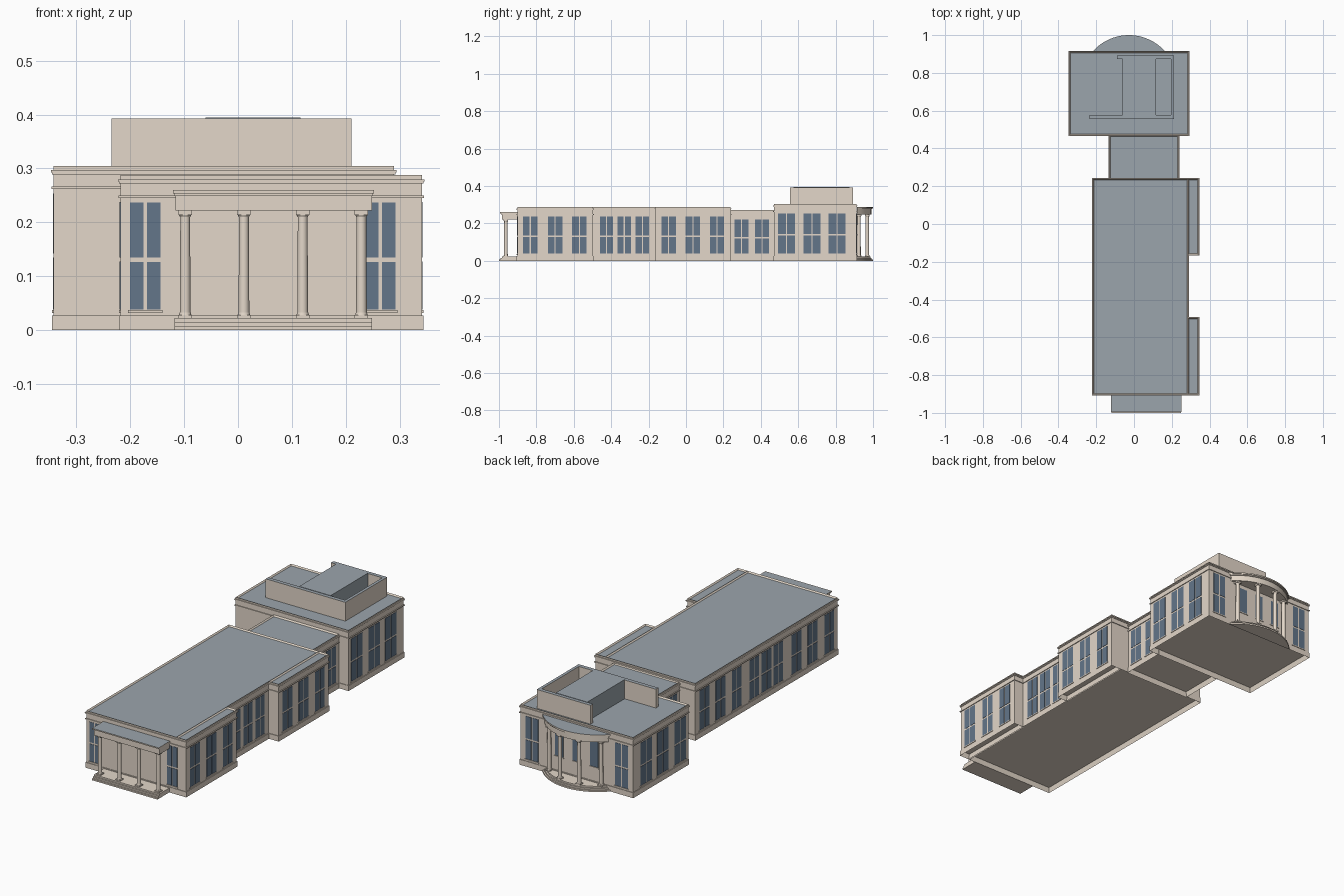
import bpy, bmesh
from math import sin, cos, radians
from mathutils import Matrix, Vector

cube = bpy.data.objects.get("Cube")
if cube:
    bpy.data.objects.remove(cube, do_unlink=True)


def material(name, rgb):
    m = bpy.data.materials.new(name)
    m.use_nodes = True
    m.diffuse_color = (*rgb, 1)
    m.node_tree.nodes["Principled BSDF"].inputs["Base Color"].default_value = (*rgb, 1)
    return m


STONE = material("warm_stone", (0.77, 0.68, 0.585))
ROOF = material("slate_roof", (0.33, 0.375, 0.415))
GLASS = material("blue_glass", (0.125, 0.18, 0.255))


def finish(name, bm, mats, smooth=False):
    bmesh.ops.recalc_face_normals(bm, faces=bm.faces)
    mesh = bpy.data.meshes.new(name)
    bm.to_mesh(mesh)
    bm.free()
    for m in mats:
        mesh.materials.append(m)
    ob = bpy.data.objects.new(name, mesh)
    bpy.context.collection.objects.link(ob)
    if smooth:
        bpy.ops.object.select_all(action="DESELECT")
        ob.select_set(True)
        bpy.context.view_layer.objects.active = ob
        bpy.ops.object.shade_smooth_by_angle(angle=radians(35))


def add_box(bm, x0, x1, y0, y1, z0, z1):
    mid = Vector((x0 + x1, y0 + y1, z0 + z1)) / 2
    size = Matrix.Diagonal((x1 - x0, y1 - y0, z1 - z0, 1))
    bmesh.ops.create_cube(bm, size=1, matrix=Matrix.Translation(mid) @ size)


def boxes(name, mat, *dims):
    bm = bmesh.new()
    for d in dims:
        add_box(bm, *d)
    finish(name, bm, [mat])


def hollow(bm, pick, rim, shift, index):
    """Inset the highest or lowest face inside a rim and move it by shift."""
    bm.normal_update()
    face = pick(bm.faces, key=lambda f: f.calc_center_median().z)
    bmesh.ops.inset_region(bm, faces=[face], thickness=rim)
    for v in face.verts:
        v.co.z += shift
    face.material_index = index


PLINTH = 0.027


def wing(name, x0, x1, y0, y1, top):
    """Walls with a parapet, an open-bottomed plinth, string course and cornice."""
    bm = bmesh.new()
    add_box(bm, x0, x1, y0, y1, PLINTH, top)
    hollow(bm, max, 0.008, -0.007, 1)
    finish(name + "_walls", bm, [STONE, ROOF])
    bm = bmesh.new()
    add_box(bm, x0 - 0.003, x1 + 0.003, y0 - 0.003, y1 + 0.003, 0, PLINTH)
    hollow(bm, min, 0.008, PLINTH - 0.001, 0)
    finish(name + "_plinth", bm, [STONE])
    bands = []
    for low, high, out in ((top - 0.043, top - 0.038, 0.004), (top - 0.016, top - 0.012, 0.003),
                           (top - 0.012, top - 0.008, 0.005)):
        # four strips, so that the roof stays open above
        bands += [(x0 - out, x1 + out, y0 - out, y0 + 0.002, low, high),
                  (x0 - out, x1 + out, y1 - 0.002, y1 + out, low, high),
                  (x0 - out, x0 + 0.002, y0, y1, low, high),
                  (x1 - 0.002, x1 + out, y0, y1, low, high)]
    boxes(name + "_mouldings", STONE, *bands)


def windows(name, axis, side, plane, centres, width, z0, z1, single=False):
    """Rows of four-pane windows with sills on a wall facing axis * side."""
    panes, sills = [], []

    def plate(a0, a1, low, high, out):
        p0, p1 = sorted((plane - side * 0.002, plane + side * out))
        return (p0, p1, a0, a1, low, high) if axis == "x" else (a0, a1, p0, p1, low, high)

    half, zm = width / 2, z0 + (z1 - z0) * 0.465
    for c in centres:
        columns = [(c - half, c + half)] if single else [(c - half, c - 0.003), (c + 0.003, c + half)]
        rows = [(z0, z1)] if single else [(z0, zm - 0.004), (zm + 0.004, z1)]
        panes += [plate(a, b, low, high, 0.0015) for a, b in columns for low, high in rows]
        sills.append(plate(c - half - 0.004, c + half + 0.004, z0 - 0.006, z0 - 0.001, 0.003))
    boxes(name + "_panes", GLASS, *panes)
    boxes(name + "_sills", STONE, *sills)


def column(name, x, y, z0, z1):
    bm = bmesh.new()
    add_box(bm, x - 0.0125, x + 0.0125, y - 0.0125, y + 0.0125, z0, z0 + 0.006)
    add_box(bm, x - 0.0125, x + 0.0125, y - 0.0125, y + 0.0125, z1 - 0.008, z1)
    for low, high, r0, r1 in ((z0 + 0.006, z0 + 0.01, 0.0115, 0.0105),
                              (z0 + 0.01, z1 - 0.012, 0.01, 0.009),
                              (z1 - 0.012, z1 - 0.008, 0.0095, 0.0115)):
        bmesh.ops.create_cone(bm, cap_ends=True, segments=20, radius1=r0, radius2=r1, depth=high - low,
                              matrix=Matrix.Translation((x, y, (low + high) / 2)))
    finish(name, bm, [STONE], smooth=True)


# Main building volumes
MAIN_TOP, LINK_TOP, REAR_TOP = 0.288, 0.273, 0.305
wing("main_hall", -0.218, 0.286, -0.902, 0.238, MAIN_TOP)
wing("front_bay", 0.286, 0.341, -0.902, -0.497, MAIN_TOP)
wing("middle_bay", 0.286, 0.341, -0.163, 0.238, MAIN_TOP)
wing("link", -0.13, 0.236, 0.238, 0.47, LINK_TOP)
wing("rear_hall", -0.342, 0.289, 0.47, 0.912, REAR_TOP)

# Windows on both long sides
bay_a, recess, bay_b = (-0.833, -0.7, -0.57), (-0.425, -0.33, -0.233), (-0.093, 0.037, 0.166)
windows("front_bay", "x", 1, 0.341, bay_a, 0.077, 0.038, 0.238)
windows("recess", "x", 1, 0.286, recess, 0.072, 0.038, 0.238)
windows("middle_bay", "x", 1, 0.341, bay_b, 0.077, 0.038, 0.238)
windows("hall_side", "x", -1, -0.218, bay_a + recess + bay_b, 0.077, 0.038, 0.238)
for side, link_x, rear_x in ((1, 0.236, 0.289), (-1, -0.13, -0.342)):
    windows("link", "x", side, link_x, (0.297, 0.406), 0.075, 0.038, 0.222)
    windows("rear_side", "x", side, rear_x, (0.537, 0.674, 0.808), 0.09, 0.038, 0.254)

# Windows on the end walls
windows("front_end", "y", -1, -0.902, (-0.172, 0.264), 0.056, 0.038, 0.237)
windows("rear_end", "y", 1, 0.912, (-0.278, 0.224), 0.072, 0.038, 0.254)
windows("rear_porch", "y", 1, 0.912, (-0.125, -0.027, 0.071), 0.045, 0.1, 0.23, single=True)

# Front portico: steps, columns, beam, cornice and flat roof
boxes("front_steps", STONE, *[(-0.118, 0.249, -1 + i * 0.008, -0.904, i * 0.0075, (i + 1) * 0.0075)
                              for i in range(3)])
for i in range(4):
    column("front_column", -0.098 + i * 0.109, -0.963, 0.0225, 0.222)
boxes("front_beam", STONE, (-0.116, 0.249, -0.985, -0.9, 0.222, 0.25),
      (-0.118, 0.25, -0.988, -0.9, 0.249, 0.254))
bm = bmesh.new()
add_box(bm, -0.121, 0.252, -0.994, -0.9, 0.254, 0.26)
hollow(bm, max, 0.003, -0.001, 1)
finish("front_portico_roof", bm, [STONE, ROOF])

# Rear portico: a shallow curved bow
CX, CY, RADIUS, BACK = -0.027, 0.745, 0.255, 0.914


def bow(name, radius, z0, z1, roofed=False):
    bm = bmesh.new()
    reach = (radius ** 2 - (BACK - CY) ** 2) ** 0.5
    end = Vector((0, 1)).angle(Vector((reach, BACK - CY)))
    angles = [end * (i / 16 - 1) for i in range(33)]
    base = bm.faces.new([bm.verts.new((CX + radius * sin(a), CY + radius * cos(a), z0)) for a in angles])
    lifted = bmesh.ops.extrude_face_region(bm, geom=[base], use_keep_orig=True)["geom"]
    for v in lifted:
        if isinstance(v, bmesh.types.BMVert):
            v.co.z = z1
    for f in bm.faces:
        if roofed and all(abs(v.co.z - z1) < 1e-5 for v in f.verts):
            f.material_index = 1
    finish(name, bm, [STONE, ROOF], smooth=True)


for i in range(3):
    bow("rear_step", RADIUS - i * 0.007, i * 0.0075, (i + 1) * 0.0075)
for a in (-39, -13.5, 13.5, 39):
    column("rear_column", CX + 0.231 * sin(radians(a)), CY + 0.231 * cos(radians(a)), 0.0225, 0.248)
bow("rear_beam", RADIUS - 0.009, 0.248, 0.277)
bow("rear_cornice", RADIUS - 0.004, 0.277, 0.282)
bow("rear_portico_roof", RADIUS, 0.282, 0.289, roofed=True)

# Rooftop screen walls with slate tops, around a raised deck
BASE = REAR_TOP - 0.01
bm = bmesh.new()
add_box(bm, -0.235, 0.211, 0.557, 0.577, BASE, 0.393)
add_box(bm, 0.196, 0.211, 0.577, 0.873, BASE, 0.393)
add_box(bm, -0.09, 0.211, 0.873, 0.892, BASE, 0.393)
bm.normal_update()
for f in bm.faces:
    f.material_index = int(f.normal.z > 0.5)
finish("roof_screen", bm, [STONE, ROOF])
boxes("roof_deck", ROOF, (-0.06, 0.116, 0.575, 0.875, BASE, 0.395))
